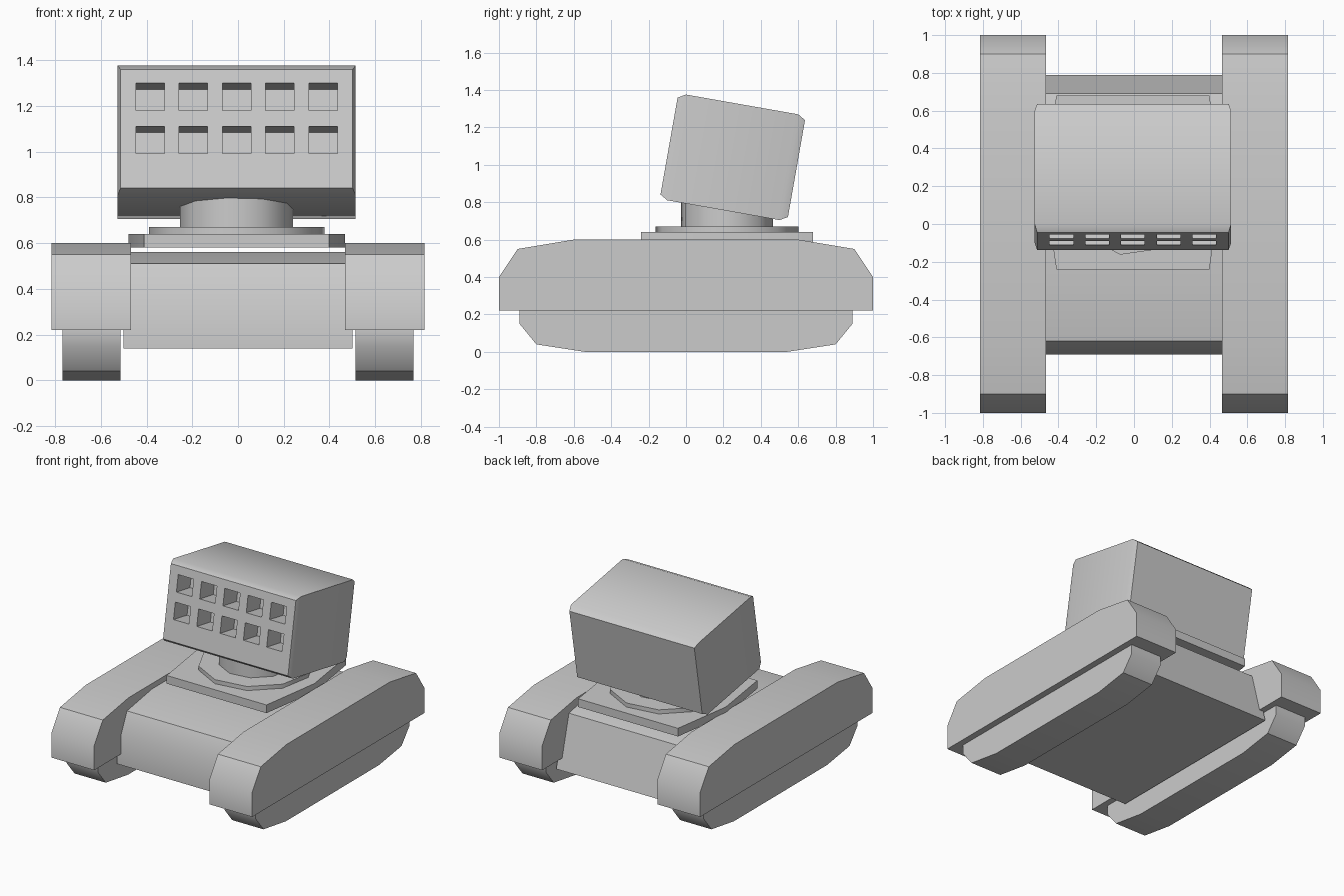
import bpy, bmesh, math
from mathutils import Matrix

if "Cube" in bpy.data.objects:
    bpy.data.objects.remove(bpy.data.objects["Cube"])

CX, CY = -0.006, 0.22          # turret axis
TILT = Matrix.Translation((CX, 0.25, 1.04)) @ Matrix.Rotation(math.radians(-10), 4, 'X')


def finish(name, bm, matrix=None):
    bmesh.ops.recalc_face_normals(bm, faces=bm.faces)
    if matrix:
        bm.transform(matrix)
    me = bpy.data.meshes.new(name)
    bm.to_mesh(me)
    bm.free()
    ob = bpy.data.objects.new(name, me)
    bpy.context.collection.objects.link(ob)
    return ob


def activate(ob):
    bpy.ops.object.select_all(action='DESELECT')
    ob.select_set(True)
    bpy.context.view_layer.objects.active = ob


def smooth(ob):
    activate(ob)
    bpy.ops.object.shade_smooth_by_angle(angle=math.radians(40))


def loft(name, rings, matrix=None):
    """Bridge equal-length rings of points and cap both ends."""
    bm = bmesh.new()
    vs = [[bm.verts.new(p) for p in ring] for ring in rings]
    n = len(vs[0])
    for a, b in zip(vs, vs[1:]):
        for i in range(n):
            j = (i + 1) % n
            bm.faces.new((a[i], a[j], b[j], b[i]))
    bm.faces.new(vs[0])
    bm.faces.new(vs[-1])
    return finish(name, bm, matrix)


def side_profile(name, yz, x0, x1):
    ob = loft(name, [[(x, y, z) for y, z in yz] for x in (x0, x1)])
    smooth(ob)


def upright(name, xy, z0, z1):
    ob = loft(name, [[(CX + x, CY + y, z) for x, y in xy] for z in (z0, z1)])
    smooth(ob)


def mirrored(half):
    return half + [(-y, z) for y, z in reversed(half)]


def polygon(r, n=10, start=-100):
    return [(r * math.cos(math.radians(start + 360 * i / n)),
             r * math.sin(math.radians(start + 360 * i / n))) for i in range(n)]


# Fenders and tracks on both sides
fender = mirrored([(-1, 0.22), (-1, 0.4), (-0.9, 0.55), (-0.6, 0.6)])
track = mirrored([(-0.89, 0.22), (-0.89, 0.15), (-0.8, 0.04), (-0.54, 0)])
for s, side in ((-1, "left"), (1, "right")):
    side_profile(side + "_fender", fender, s * 0.467, s * 0.815)
    side_profile(side + "_track", track, s * 0.513, s * 0.767)

# Hull between the fenders
side_profile("hull", [(-0.69, 0.14), (-0.69, 0.36), (-0.62, 0.51), (-0.33, 0.56),
                      (0.5, 0.56), (0.69, 0.52), (0.79, 0.14)], -0.5, 0.5)

# Turret base plate, ring and neck
upright("base_plate", [(-0.405, -0.46), (0.405, -0.46), (0.473, 0),
                       (0.405, 0.46), (-0.405, 0.46), (-0.473, 0)], 0.58, 0.64)
upright("turret_ring", polygon(0.388), 0.64, 0.67)
upright("turret_neck", polygon(0.25), 0.67, 0.85)

# Launcher box: tilted, chamfered round the front and back faces
sections = [(-0.346, 0.507, 0.263), (-0.305, 0.52, 0.287),
            (0.305, 0.52, 0.287), (0.346, 0.507, 0.263)]
box = loft("launcher_box", [[(-w, y, -h), (w, y, -h), (w, y, h), (-w, y, h)]
                            for y, w, h in sections], TILT)

# Two rows of five square launch tubes cut into the front face
bm = bmesh.new()
for i in range(5):
    for v in (0.142, -0.05):
        m = (Matrix.Translation(((i - 2) * 0.189, -0.346, v))
             @ Matrix.Diagonal((0.125, 0.32, 0.122, 1)))
        bmesh.ops.create_cube(bm, size=1, matrix=m)
cutter = finish("tube_cutter", bm, TILT)
cutter.hide_render = True
mod = box.modifiers.new("tubes", 'BOOLEAN')
mod.operation = 'DIFFERENCE'
mod.solver = 'EXACT'
mod.object = cutter
activate(box)
bpy.ops.object.modifier_apply(modifier=mod.name)
bpy.data.objects.remove(cutter)
smooth(box)
